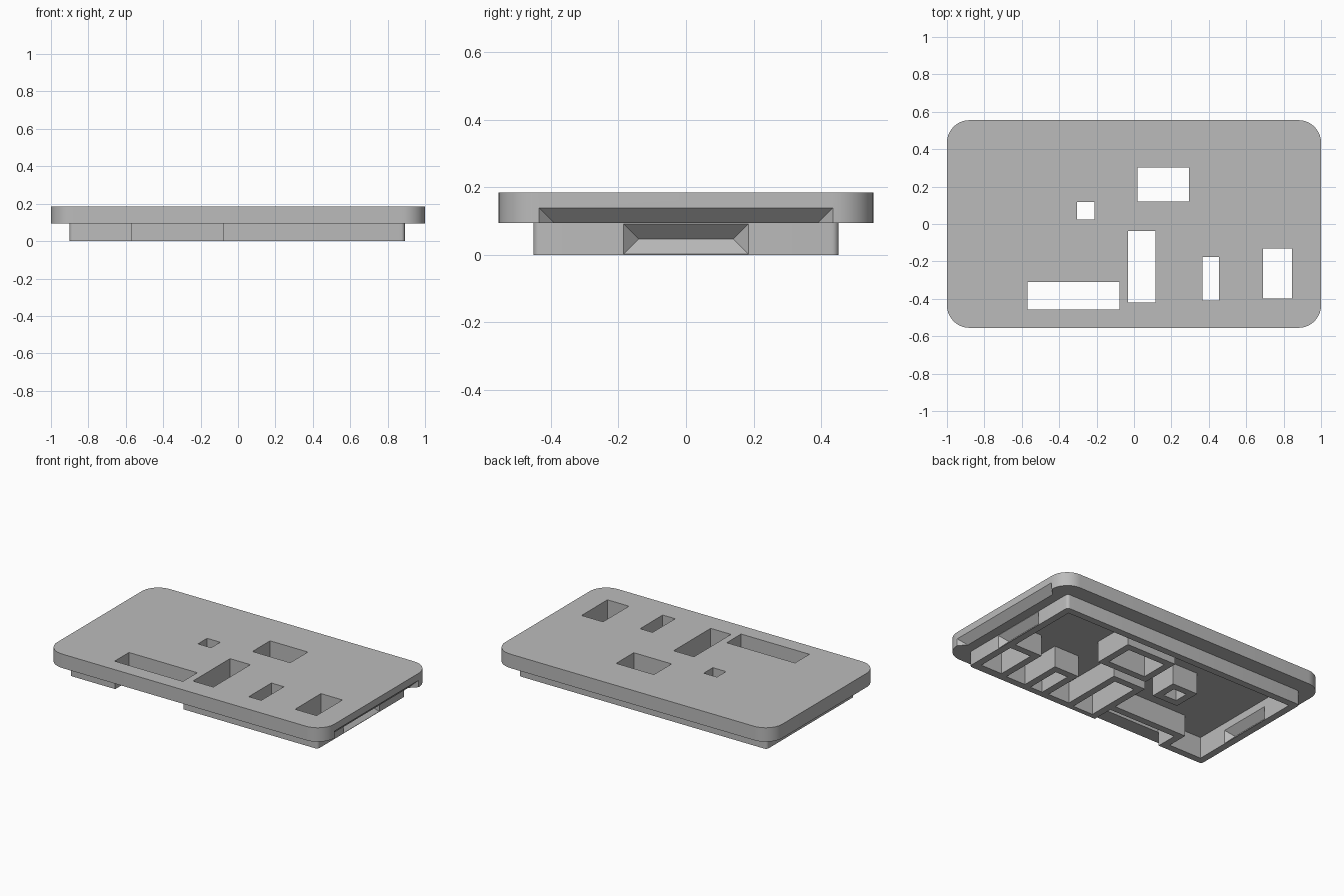
import bpy, bmesh, math
from mathutils import Vector

cube = bpy.data.objects.get("Cube")
if cube:
    bpy.data.objects.remove(cube, do_unlink=True)

# One plain grey for the whole moulding
grey = bpy.data.materials.new("plain grey")
grey.use_nodes = True
colour = (0.5, 0.5, 0.5, 1)
grey.diffuse_color = colour
grey.node_tree.nodes["Principled BSDF"].inputs["Base Color"].default_value = colour

TOP, LEDGE, CEILING = 0.185, 0.094, 0.14   # top face, flange underside, inner roof
WALL = 0.046


def add_object(name, bm):
    bmesh.ops.recalc_face_normals(bm, faces=bm.faces[:])
    mesh = bpy.data.meshes.new(name)
    bm.to_mesh(mesh)
    bm.free()
    mesh.materials.append(grey)
    obj = bpy.data.objects.new(name, mesh)
    bpy.context.collection.objects.link(obj)
    return obj


def block(name, x0, x1, y0, y1, z0, z1, radius=0, steps=10):
    """Upright box whose vertical corners may be rounded."""
    bm = bmesh.new()
    points = []
    corners = [(x1, y1), (x0, y1), (x0, y0), (x1, y0)]
    for i, (cx, cy) in enumerate(corners):
        if not radius:
            points.append((cx, cy))
            continue
        mx = cx - math.copysign(radius, cx)
        my = cy - math.copysign(radius, cy)
        for s in range(steps + 1):
            a = (i + s / steps) * math.pi / 2
            points.append((mx + radius * math.cos(a), my + radius * math.sin(a)))
    base = bm.faces.new([bm.verts.new((x, y, z0)) for x, y in points])
    new = bmesh.ops.extrude_face_region(bm, geom=[base])["geom"]
    moved = [v for v in new if isinstance(v, bmesh.types.BMVert)]
    bmesh.ops.translate(bm, verts=moved, vec=(0, 0, z1 - z0))
    return add_object(name, bm)


def wedge(name, x, half, z, depth):
    """Hip-roof shaped cutter pointing toward -x, with 45 degree sides."""
    e = 0.002
    bm = bmesh.new()
    for sy in (-1, 1):
        for sz in (-1, 1):
            bm.verts.new((x + e, sy * (half + e), z + sz * (depth + e)))
        bm.verts.new((x - depth, sy * (half - depth), z))
    bmesh.ops.convex_hull(bm, input=bm.verts[:])
    return add_object(name, bm)


def combine(target, tool, operation):
    mod = target.modifiers.new(operation.lower(), 'BOOLEAN')
    mod.operation, mod.solver, mod.object = operation, 'EXACT', tool
    bpy.context.view_layer.update()
    with bpy.context.temp_override(object=target, active_object=target):
        bpy.ops.object.modifier_apply(modifier=mod.name)
    bpy.data.objects.remove(tool, do_unlink=True)


# Rounded flange, with the plug-in rim below and the hollow inside it
RX0, RX1, RY = -0.9, 0.892, 0.452
cover = block("cover_plate", -1, 1, -0.555, 0.555, LEDGE, TOP, 0.12)
combine(cover, block("rim", RX0, RX1, -RY, RY, 0, 0.12, 0.02, 5), 'UNION')
combine(cover, block("hollow", RX0 + WALL, RX1 - WALL, -RY + WALL, RY - WALL,
                     -0.05, CEILING), 'DIFFERENCE')

# Openings: x0, x1, y0, y1
windows = [
    (0.02, 0.293, 0.12, 0.302),
    (-0.305, -0.21, 0.023, 0.117),
    (-0.031, 0.116, -0.42, -0.038),
    (-0.57, -0.077, -0.458, -0.31),
    (0.365, 0.455, -0.41, -0.177),
    (0.69, 0.845, -0.397, -0.13),
]

# Sleeves round the openings, kept inside the rim
for x0, x1, y0, y1 in windows:
    sleeve = block("sleeve", x0 - WALL, min(x1 + WALL, RX1 - 0.01),
                   max(y0 - WALL, -RY + 0.01), y1 + WALL, 0, 0.16)
    combine(cover, sleeve, 'UNION')
for x0, x1, y0, y1 in windows:
    combine(cover, block("window", x0, x1, y0, y1, -0.1, 0.3), 'DIFFERENCE')

# Finger scoop under the flange, and latch notches in both end walls
combine(cover, wedge("finger_scoop", 1, 0.435, LEDGE, 0.045), 'DIFFERENCE')
combine(cover, wedge("outer_notch", RX1, 0.185, 0.047, 0.0445), 'DIFFERENCE')
combine(cover, wedge("inner_notch", RX0 + WALL, 0.185, 0.047, 0.0445), 'DIFFERENCE')

# Smooth the rounded corners only
bpy.ops.object.select_all(action='DESELECT')
cover.select_set(True)
bpy.context.view_layer.objects.active = cover
bpy.ops.object.shade_smooth_by_angle(angle=math.radians(30))
